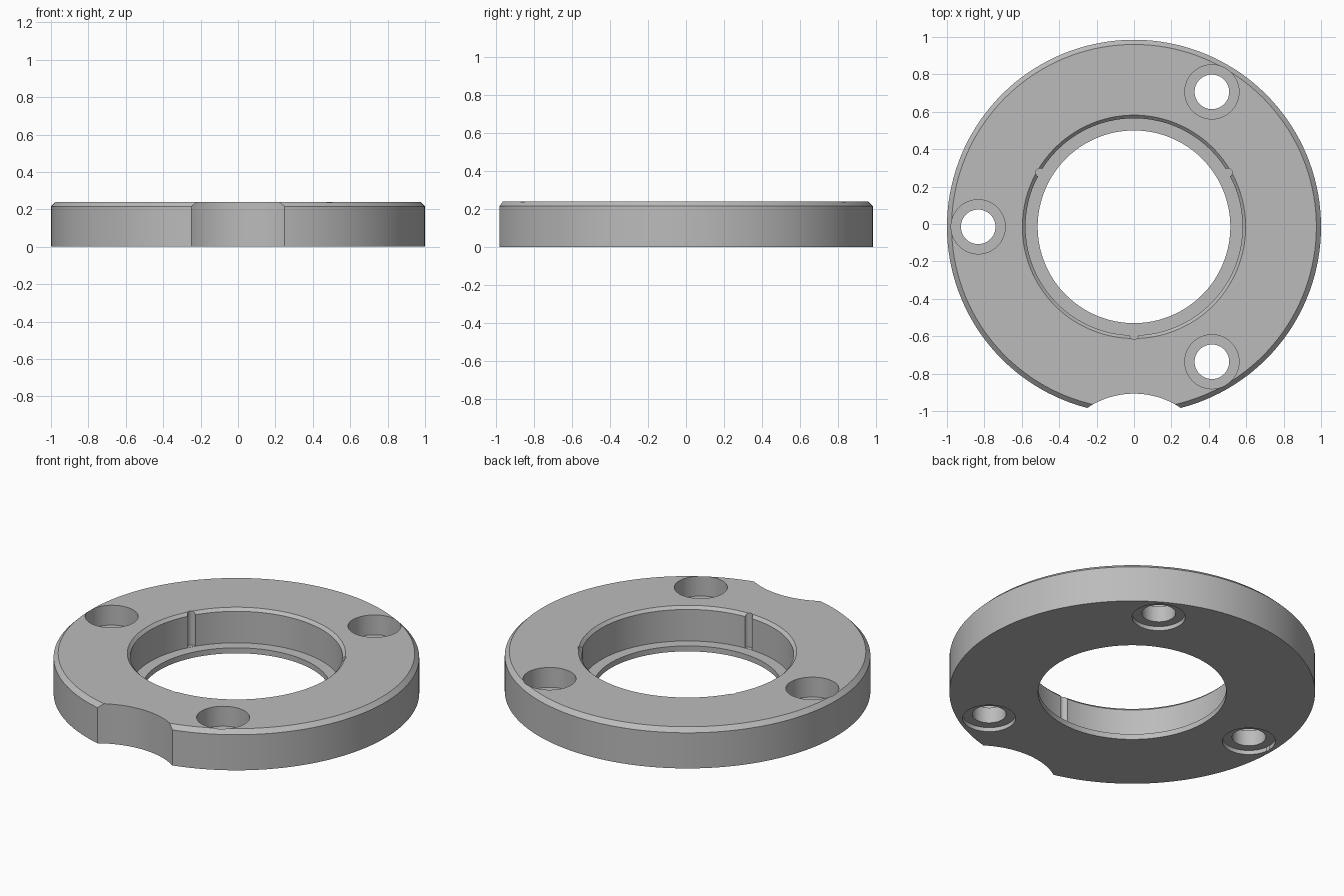
import bpy, bmesh
from math import pi, cos, sin, radians

cube = bpy.data.objects.get("Cube")
if cube:
    bpy.data.objects.remove(cube, do_unlink=True)

CY = -0.015      # ring axis in y
TOP = 0.24       # ring height

grey = bpy.data.materials.new("plain grey")
grey.use_nodes = True
grey.diffuse_color = (0.5, 0.5, 0.5, 1)
grey.node_tree.nodes["Principled BSDF"].inputs["Base Color"].default_value = (0.5, 0.5, 0.5, 1)


def lathe(name, profile, x, y, steps):
    """Turn a closed (radius, height) outline about a vertical axis at x, y."""
    bm = bmesh.new()
    verts = [bm.verts.new((r, 0, z)) for r, z in profile]
    edges = [bm.edges.new((a, b)) for a, b in zip(verts, verts[1:] + verts[:1])]
    bmesh.ops.spin(bm, geom=verts + edges, cent=(0, 0, 0), axis=(0, 0, 1),
                   angle=2 * pi, steps=steps, use_merge=False)
    bmesh.ops.remove_doubles(bm, verts=bm.verts, dist=1e-5)
    bmesh.ops.dissolve_degenerate(bm, edges=bm.edges, dist=1e-6)
    bmesh.ops.recalc_face_normals(bm, faces=bm.faces)
    bmesh.ops.translate(bm, verts=bm.verts, vec=(x, y, 0))
    mesh = bpy.data.meshes.new(name)
    bm.to_mesh(mesh)
    bm.free()
    mesh.materials.append(grey)
    obj = bpy.data.objects.new(name, mesh)
    bpy.context.collection.objects.link(obj)
    return obj


def rod(name, radius, low, high, x, y, steps):
    return lathe(name, [(0, low), (radius, low), (radius, high), (0, high)], x, y, steps)


# Ring body: chamfered rim, stepped bore with a thin ledge at the bottom
ring = lathe("flange_ring", [
    (0.515, 0), (1, 0), (1, 0.215), (0.975, TOP), (0.597, TOP),
    (0.58, 0.223), (0.58, 0.033), (0.515, 0.033)], 0, CY, 144)

# Edge notch at the front
cutters = [rod("notch_cutter", 0.448, -0.1, 0.4, 0, -1.355, 144)]

# Bolt holes, counterbored deep on top and shallow underneath
hole = [(0, -0.1), (0.145, -0.1), (0.145, 0.025), (0.0925, 0.025),
        (0.0925, 0.12), (0.145, 0.12), (0.145, 0.4), (0, 0.4)]
for deg in (60, 180, 300):
    a = radians(deg)
    cutters.append(lathe("bolt_hole_cutter", hole, 0.833 * cos(a), CY + 0.833 * sin(a), 48))

# Small vertical grooves in the bore wall
for deg in (30, 150, 270):
    a = radians(deg)
    cutters.append(rod("groove_cutter", 0.023, 0.034, 0.4,
                       0.58 * cos(a), CY + 0.58 * sin(a), 24))

bpy.ops.object.select_all(action='DESELECT')
bpy.context.view_layer.objects.active = ring
ring.select_set(True)
for cutter in cutters:
    cutter.hide_render = True
    mod = ring.modifiers.new("cut", 'BOOLEAN')
    mod.operation = 'DIFFERENCE'
    mod.solver = 'EXACT'
    mod.object = cutter
    bpy.ops.object.modifier_apply(modifier=mod.name)
    bpy.data.objects.remove(cutter, do_unlink=True)

bpy.ops.object.shade_smooth_by_angle(angle=radians(30))
